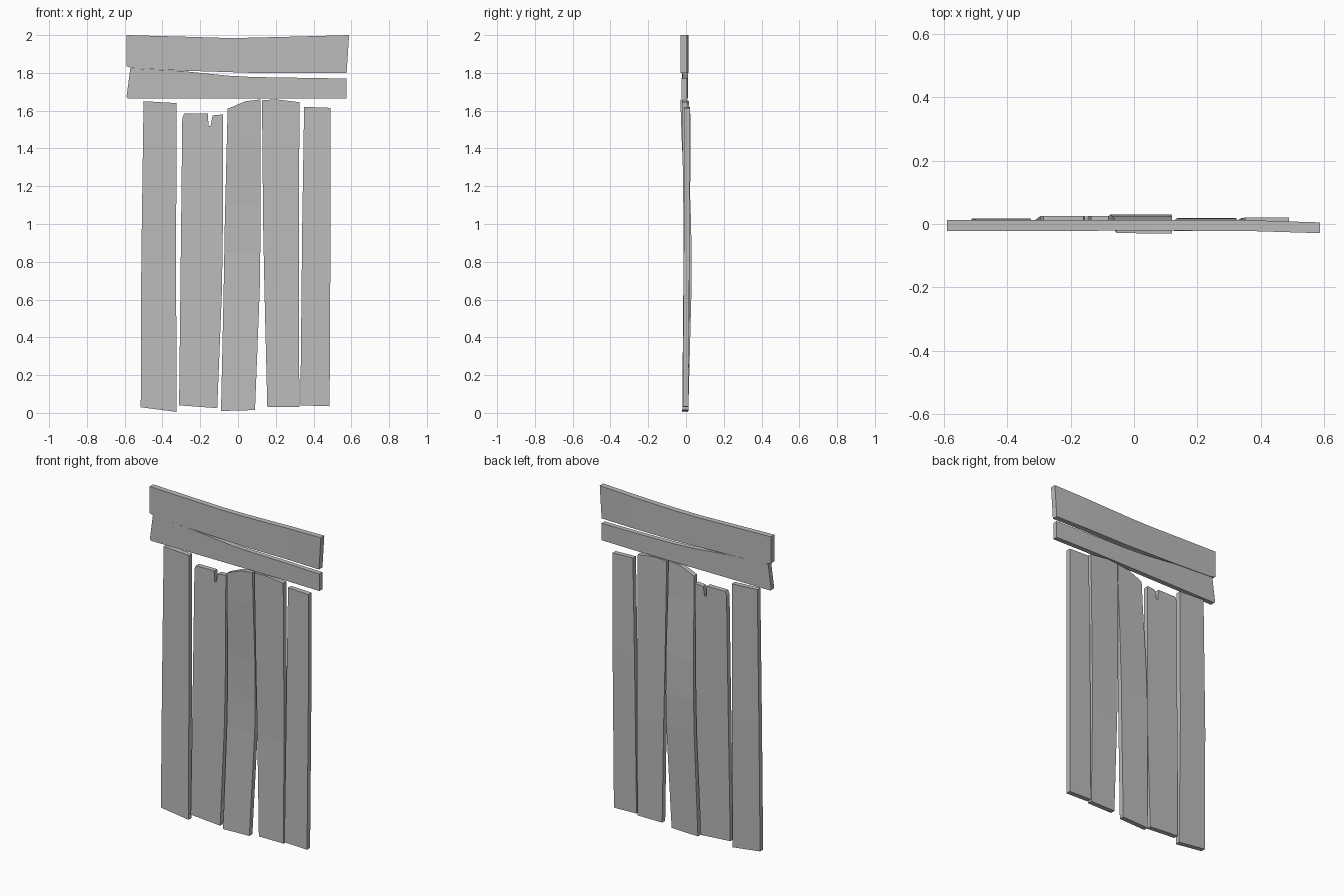
import bpy
import bmesh

cube = bpy.data.objects.get("Cube")
if cube:
    bpy.data.objects.remove(cube, do_unlink=True)

GREY = (0.5, 0.5, 0.5, 1.0)
wood = bpy.data.materials.new("grey_wood")
wood.use_nodes = True
wood.diffuse_color = GREY
bsdf = next(n for n in wood.node_tree.nodes if n.type == "BSDF_PRINCIPLED")
bsdf.inputs["Base Color"].default_value = GREY


def bend_at(pos, bend):
    """Depth of the plank centre at a position along its length."""
    if pos <= bend[0][0]:
        return bend[0][1]
    for (a, ya), (b, yb) in zip(bend, bend[1:]):
        if pos <= b:
            return ya + (yb - ya) * (pos - a) / (b - a)
    return bend[-1][1]


def plank(name, outline, bend, axis, thickness=0.03):
    """Cut a board from a front outline, crease it at each bend and warp it in depth."""
    bm = bmesh.new()
    bm.faces.new([bm.verts.new((x, 0, z)) for x, z in outline])
    normal = [0, 0, 0]
    normal[axis] = 1
    for pos, _ in bend[1:-1]:
        point = [0, 0, 0]
        point[axis] = pos
        bmesh.ops.bisect_plane(bm, geom=bm.verts[:] + bm.edges[:] + bm.faces[:],
                               plane_co=point, plane_no=normal)
    result = bmesh.ops.extrude_face_region(bm, geom=bm.faces[:], use_keep_orig=True)
    back = {v for v in result["geom"] if isinstance(v, bmesh.types.BMVert)}
    for v in bm.verts:
        side = 0.5 if v in back else -0.5
        v.co.y = bend_at(v.co[axis], bend) + side * thickness
    bmesh.ops.recalc_face_normals(bm, faces=bm.faces[:])
    mesh = bpy.data.meshes.new(name)
    bm.to_mesh(mesh)
    bm.free()
    mesh.materials.append(wood)
    obj = bpy.data.objects.new(name, mesh)
    bpy.context.collection.objects.link(obj)
    return obj


# Upright boards, from the model's right to its left
plank("outer_right_board",
      [(-.515, .03), (-.325, .005), (-.328, .8), (-.325, 1.64), (-.50, 1.65), (-.512, .8)],
      [(0, -.005), (.8, .002), (1.65, .001)], 2)

# Board with a split in its top edge
plank("split_board",
      [(-.312, .04), (-.11, .025), (-.085, .65), (-.08, 1.0), (-.08, 1.58), (-.135, 1.575),
       (-.145, 1.52), (-.156, 1.52), (-.16, 1.585), (-.285, 1.585), (-.295, 1.56), (-.305, .65)],
      [(0, -.003), (.65, .003), (1.0, .006), (1.6, .010)], 2)

# Strongly bowed middle board
plank("middle_board",
      [(-.09, .01), (.09, .015), (.115, .65), (.12, 1.0), (.12, 1.66), (.04, 1.65),
       (-.055, 1.61), (-.07, 1.0), (-.076, .65)],
      [(0, -.003), (.65, .014), (.85, .015), (1.1, .009), (1.45, -.008), (1.66, -.015)], 2)

plank("inner_left_board",
      [(.155, .03), (.325, .03), (.322, .65), (.325, 1.645), (.20, 1.66), (.127, 1.655),
       (.133, 1.0), (.14, .65)],
      [(0, -.003), (.65, .004), (1.0, .002), (1.66, -.007)], 2)

plank("outer_left_board",
      [(.33, .04), (.485, .035), (.49, 1.0), (.49, 1.615), (.35, 1.62), (.34, 1.0)],
      [(0, -.002), (1.0, .004), (1.62, .005)], 2)

# Cross boards along the top
plank("upper_cross_board",
      [(-.59, 1.835), (-.56, 1.825), (-.3, 1.812), (.08, 1.80), (.575, 1.80), (.588, 2.0),
       (.3, 1.992), (.05, 1.986), (-.1, 1.986), (-.3, 1.992), (-.59, 2.0)],
      [(-.59, -.005), (.1, -.004), (.36, -.005), (.588, -.012)], 0, .034)

plank("lower_cross_board",
      [(-.59, 1.675), (-.585, 1.665), (.575, 1.665), (.575, 1.77), (.08, 1.778),
       (-.05, 1.785), (-.3, 1.81), (-.57, 1.825)],
      [(-.59, -.005), (.1, -.004), (.36, -.005), (.575, -.010)], 0, .030)
